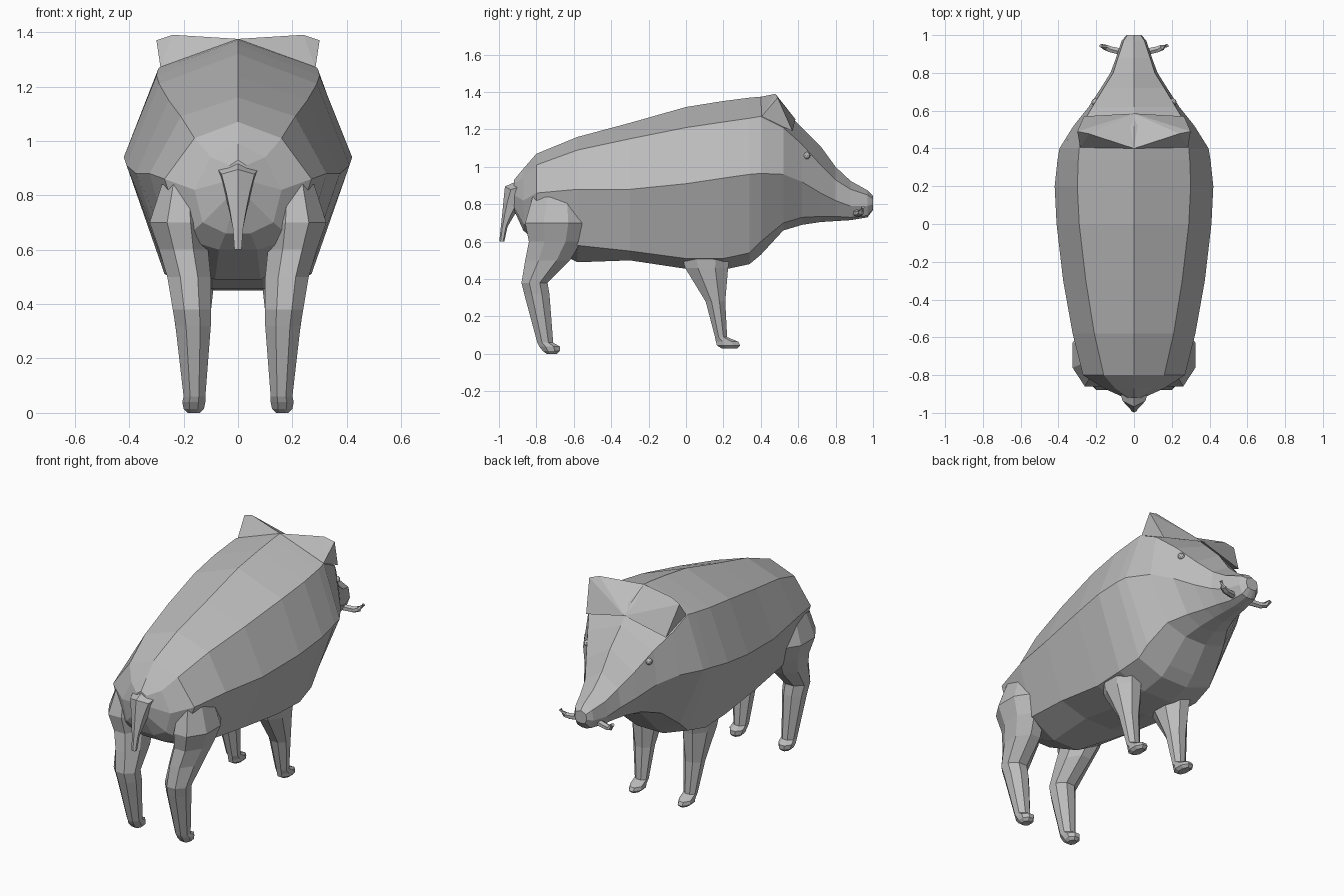
import bpy, bmesh, math
from mathutils import Vector

if "Cube" in bpy.data.objects:
    bpy.data.objects.remove(bpy.data.objects["Cube"])

hide = bpy.data.materials.new("grey hide")
hide.diffuse_color = (0.5, 0.5, 0.5, 1)
hide.use_nodes = True
hide.node_tree.nodes["Principled BSDF"].inputs["Base Color"].default_value = hide.diffuse_color


def finish(name, bm):
    bmesh.ops.recalc_face_normals(bm, faces=bm.faces)
    me = bpy.data.meshes.new(name)
    bm.to_mesh(me)
    bm.free()
    me.materials.append(hide)
    ob = bpy.data.objects.new(name, me)
    bpy.context.collection.objects.link(ob)
    return ob


def loft(name, rings):
    """Skin a list of equal rings and cap both ends."""
    bm = bmesh.new()
    vs = [[bm.verts.new(p) for p in r] for r in rings]
    n = len(vs[0])
    for a, b in zip(vs, vs[1:]):
        for i in range(n):
            j = (i + 1) % n
            bm.faces.new((a[i], a[j], b[j], b[i]))
    bm.faces.new(vs[0])
    bm.faces.new(vs[-1])
    return finish(name, bm)


def hull(name, pts):
    bm = bmesh.new()
    for p in pts:
        bm.verts.new(p)
    res = bmesh.ops.convex_hull(bm, input=bm.verts)
    bad = [v for v in res["geom_interior"] if isinstance(v, bmesh.types.BMVert)]
    bmesh.ops.delete(bm, geom=bad, context='VERTS')
    return finish(name, bm)


def tube(name, path, radii, sides):
    """Tapered tube along a path of points."""
    path = [Vector(p) for p in path]
    rings = []
    for i, p in enumerate(path):
        d = (path[min(i + 1, len(path) - 1)] - path[max(i - 1, 0)]).normalized()
        u = d.cross(Vector((1, 0, 0)) if abs(d.x) < 0.7 else Vector((0, 1, 0))).normalized()
        w = d.cross(u)
        rings.append([p + radii[i] * (u * math.cos(a) + w * math.sin(a))
                      for a in [2 * math.pi * k / sides for k in range(sides)]])
    return loft(name, rings)


# Body and head: y, ridge z, shoulder x z, flank x z, belly x z, bottom z
trunk = [
    (-.92, .93, .03, .91, .05, .85, .04, .79, .77),
    (-.87, .99, .10, .94, .16, .82, .13, .70, .66),
    (-.80, 1.07, .16, 1.01, .27, .86, .20, .64, .60),
    (-.58, 1.16, .21, 1.09, .325, .88, .24, .58, .49),
    (-.30, 1.235, .255, 1.15, .375, .88, .26, .55, .50),
    (0, 1.32, .29, 1.21, .41, .91, .26, .51, .455),
    (.20, 1.352, .30, 1.24, .42, .94, .27, .51, .45),
    (.34, 1.37, .295, 1.26, .405, .96, .25, .54, .48),
    (.40, 1.375, .29, 1.27, .395, .965, .24, .60, .53),
]
head = [
    (.52, 1.31, .28, 1.21, .32, .96, .20, .70, .66),
    (.62, 1.21, .22, 1.12, .24, .92, .14, .73, .69),
    (.72, 1.11, .16, 1.01, .175, .86, .10, .735, .705),
    (.80, 1.0, .11, .93, .125, .82, .08, .735, .71),
    (.88, .925, .085, .88, .095, .79, .06, .73, .715),
    (.97, .875, .055, .85, .065, .79, .045, .74, .73),
    (1.0, .845, .035, .83, .04, .80, .03, .775, .77),
]
rings = []
for y, zt, xu, zu, xm, zm, xl, zl, zb in trunk + head:
    half = [(xu, y, zu), (xm, y, zm), (xl, y, zl), (.35 * xl, y, zb)]
    rings.append([(0, y, zt)] + half + [(-x, yy, z) for x, yy, z in reversed(half)])
loft("body_and_head", rings)

# Legs: z, back y, front y, inner x, outer x
hind = [
    (.84, -.82, -.56, .14, .28), (.70, -.86, -.53, .11, .325),
    (.60, -.84, -.56, .11, .29), (.50, -.86, -.62, .10, .26),
    (.38, -.88, -.74, .10, .24), (.32, -.865, -.73, .10, .23),
    (.06, -.795, -.71, .12, .20), (.04, -.785, -.675, .12, .205),
    (.015, -.765, -.675, .125, .20), (0, -.745, -.69, .14, .185),
]
fore = [
    (.62, -.05, .25, .10, .27), (.46, -.005, .225, .09, .25),
    (.28, .105, .21, .11, .225), (.09, .155, .22, .125, .20),
    (.065, .16, .28, .125, .20), (.045, .165, .29, .125, .20),
    (.03, .19, .275, .14, .185),
]


def leg(name, rows, s):
    rings = []
    for z, y0, y1, x0, x1 in rows:
        cx, cy, hx, hy = (x0 + x1) / 2, (y0 + y1) / 2, (x1 - x0) / 2, (y1 - y0) / 2
        rings.append([(s * (cx + a * hx), cy + b * hy, z) for a, b in
                      ((1, .4), (.4, 1), (-.4, 1), (-1, .4),
                       (-1, -.4), (-.4, -1), (.4, -1), (1, -.4))])
    loft(name, rings)


for s, side in ((1, "right"), (-1, "left")):
    leg("hind_leg_" + side, hind, s)
    leg("front_leg_" + side, fore, s)
    # Ear wedge
    hull("ear_" + side, [(s * x, y, z) for x, y, z in (
        (0, .40, 1.375), (.24, .478, 1.39), (.30, .49, 1.37),
        (.285, .405, 1.27), (.265, .57, 1.19), (0, .585, 1.255))])
    # Tusk
    tube("tusk_" + side, [(s * .04, .905, .755), (s * .125, .925, .75),
                          (s * .15, .935, .757), (s * .175, .945, .785)],
         (.02, .018, .016, .01), 6)
    # Eye
    bm = bmesh.new()
    bmesh.ops.create_icosphere(bm, subdivisions=2, radius=.02)
    bmesh.ops.translate(bm, verts=bm.verts, vec=(s * .205, .645, 1.06))
    finish("eye_" + side, bm)

# Tail: y z of centre line, half width, half depth
rings = []
for y, z, w, d in ((-.84, .88, .09, .08), (-.905, .86, .07, .07), (-.935, .80, .05, .045),
                   (-.955, .74, .035, .03), (-.972, .68, .022, .02), (-.985, .60, .015, .015)):
    rings.append([(w * math.cos(a), y + d * .9 * math.sin(a), z + (d * .5 * math.sin(-a) if z > .7 else 0))
                  for a in [math.pi * (k / 3 + 1 / 6) for k in range(6)]])
loft("tail", rings)
